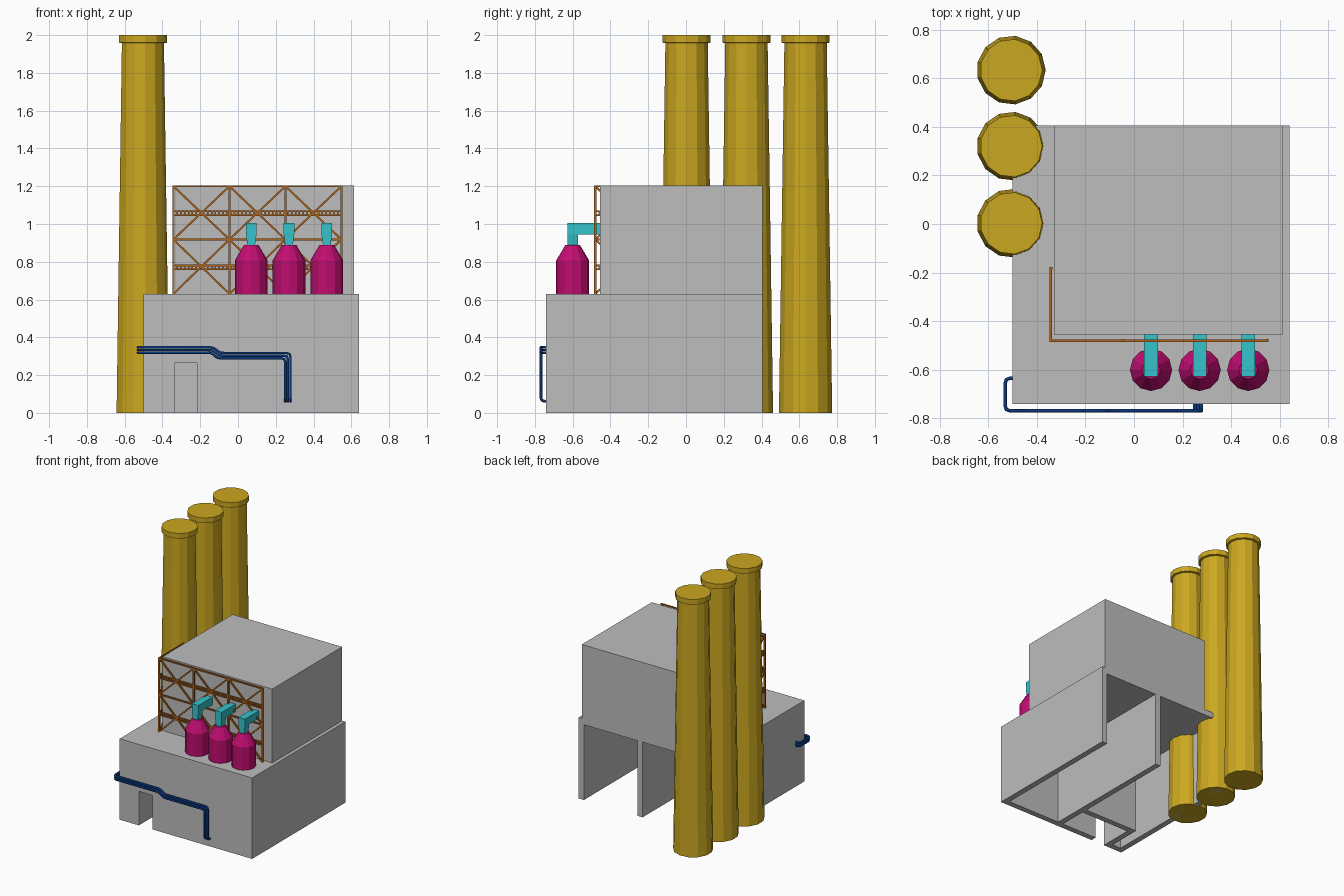
import bpy, bmesh, math
from mathutils import Vector

if "Cube" in bpy.data.objects:
    bpy.data.objects.remove(bpy.data.objects["Cube"])


def material(name, rgb):
    m = bpy.data.materials.new(name)
    m.diffuse_color = (*rgb, 1)
    m.use_nodes = True
    m.node_tree.nodes["Principled BSDF"].inputs["Base Color"].default_value = m.diffuse_color
    return m


GREY = material("concrete_grey", (0.51, 0.51, 0.51))
YELLOW = material("chimney_yellow", (0.60, 0.39, 0.014))
PINK = material("tank_magenta", (0.52, 0.004, 0.16))
CYAN = material("duct_cyan", (0.035, 0.55, 0.60))
BLUE = material("pipe_blue", (0.003, 0.042, 0.22))
ORANGE = material("scaffold_orange", (0.46, 0.13, 0.01))


def finish(bm, name, mat):
    bmesh.ops.recalc_face_normals(bm, faces=bm.faces)
    mesh = bpy.data.meshes.new(name)
    bm.to_mesh(mesh)
    bm.free()
    mesh.materials.append(mat)
    ob = bpy.data.objects.new(name, mesh)
    bpy.context.collection.objects.link(ob)
    return ob


def add_box(bm, x0, x1, y0, y1, z0, z1):
    vs = bmesh.ops.create_cube(bm, size=1)["verts"]
    for v in vs:
        v.co = ((x0 + x1) / 2 + v.co.x * (x1 - x0),
                (y0 + y1) / 2 + v.co.y * (y1 - y0),
                (z0 + z1) / 2 + v.co.z * (z1 - z0))
    return vs


def add_beam(bm, a, b, t):
    """Square bar of thickness t from a to b."""
    a, b = Vector(a), Vector(b)
    d = b - a
    rot = d.to_track_quat('Z', 'Y')
    for v in bmesh.ops.create_cube(bm, size=1)["verts"]:
        v.co = (a + b) / 2 + rot @ Vector((v.co.x * t, v.co.y * t, v.co.z * d.length))


def lathe(name, mat, cx, cy, profile, sides):
    """Closed faceted solid from (radius, z) rings."""
    bm = bmesh.new()
    rings = [[bm.verts.new((cx + r * math.cos(2 * math.pi * i / sides),
                            cy + r * math.sin(2 * math.pi * i / sides), z))
              for i in range(sides)] for r, z in profile]
    for lo, hi in zip(rings, rings[1:]):
        for i in range(sides):
            j = (i + 1) % sides
            bm.faces.new((lo[i], lo[j], hi[j], hi[i]))
    bm.faces.new(rings[0])
    bm.faces.new(rings[-1])
    return finish(bm, name, mat)


X0, X1, Y0, Y1, ROOF, T = -0.50, 0.64, -0.74, 0.405, 0.63, 0.045

# Front wall with a doorway cut into its outline
bm = bmesh.new()
outline = [(X0, 0), (-0.335, 0), (-0.335, 0.265), (-0.218, 0.265),
           (-0.218, 0), (X1, 0), (X1, ROOF), (X0, ROOF)]
face = bm.faces.new([bm.verts.new((x, Y0, z)) for x, z in outline])
ext = bmesh.ops.extrude_face_region(bm, geom=[face])["geom"]
bmesh.ops.translate(bm, vec=(0, T, 0), verts=[g for g in ext if isinstance(g, bmesh.types.BMVert)])
finish(bm, "front_wall", GREY)

# Base hall: side walls, divider, entrance room walls and roof slab, open at the back
bm = bmesh.new()
for x0, x1, y0, y1 in ((X0, X0 + T, Y0 + T, Y1), (X1 - T, X1, Y0 + T, Y1),
                       (0.09, 0.135, Y0 + T, Y1),
                       (-0.38, -0.335, Y0 + T, -0.43), (-0.335, 0.09, -0.475, -0.43)):
    add_box(bm, x0, x1, y0, y1, 0, ROOF - T)
add_box(bm, X0, X1, Y0 + T, Y1, ROOF - T, ROOF)
finish(bm, "base_hall", GREY)

# Upper block
bm = bmesh.new()
add_box(bm, -0.33, 0.613, -0.455, Y1, ROOF, 1.205)
finish(bm, "upper_block", GREY)

# Chimneys
for i, cy in enumerate((0.003, 0.32, 0.633)):
    lathe(f"chimney_{i + 1}", YELLOW, -0.505, cy,
          [(0.142, 0), (0.113, 1.957), (0.128, 1.96), (0.128, 2.0)], 13)

# Tanks with elbow ducts into the upper block
for i, cx in enumerate((0.07, 0.27, 0.47)):
    lathe(f"tank_{i + 1}", PINK, cx, -0.60,
          [(0.087, ROOF), (0.087, 0.807), (0.038, 0.89)], 12)
    bm = bmesh.new()
    add_box(bm, cx - 0.028, cx + 0.028, -0.627, -0.455, 0.945, 1.005)
    for v in add_box(bm, cx - 0.028, cx + 0.028, -0.627, -0.573, 0.885, 0.945):
        if v.co.z < 0.9:
            v.co.x = cx + (v.co.x - cx) * 0.7
    finish(bm, f"duct_{i + 1}", CYAN)

# Scaffold: square bays with cross bracing and two lattice walkway rails
bm = bmesh.new()
LOW, MID, TOP = ROOF, 0.918, 1.2
corner = Vector((-0.342, -0.48, 0))


def scaffold_side(direction, bays, step):
    def at(u, z):
        return corner + Vector(direction) * u + Vector((0, 0, z))
    length = bays * step
    for k in range(bays + 1):
        add_beam(bm, at(k * step, LOW), at(k * step, TOP + 0.005), 0.012)
    for z in (MID, TOP):
        add_beam(bm, at(0, z), at(length, z), 0.01)
    for z in (0.77, 1.057):
        for dz in (-0.01, 0.01):
            add_beam(bm, at(0, z + dz), at(length, z + dz), 0.009)
        n = round(length / 0.02)
        for k in range(n + 1):
            u = length * k / n
            add_beam(bm, at(u, z - 0.01), at(u, z + 0.01), 0.008)
    for k in range(bays):
        for z0, z1 in ((LOW, MID), (MID, TOP)):
            add_beam(bm, at(k * step, z0), at((k + 1) * step, z1), 0.01)
            add_beam(bm, at(k * step, z1), at((k + 1) * step, z0), 0.01)


scaffold_side((1, 0, 0), 3, 0.2965)
scaffold_side((0, 1, 0), 1, 0.2965)
finish(bm, "scaffold", ORANGE)


# Three parallel pipes running round the front left corner
def rounded(points, r):
    """Chamfer each inner corner with a short three-point bend."""
    out = [points[0]]
    for p, q, s in zip(points, points[1:], points[2:]):
        a = q + (p - q).normalized() * min(r, (p - q).length * 0.45)
        b = q + (s - q).normalized() * min(r, (s - q).length * 0.45)
        out += [a, (a + b + q * 2) / 4, b]
    return out + [points[-1]]


for i, o in enumerate((-0.014, 0, 0.014)):
    path = [(-0.49, -0.635, 0.333 + o), (-0.53, -0.635, 0.333 + o),
            (-0.53, -0.768, 0.333 + o), (-0.133 + o * 0.4, -0.768, 0.333 + o),
            (-0.103 + o * 0.4, -0.768, 0.303 + o), (0.264 + o, -0.768, 0.303 + o),
            (0.264 + o, -0.768, 0.062), (0.264 + o, -0.73, 0.062)]
    pts = rounded([Vector(p) for p in path], 0.02)
    cu = bpy.data.curves.new(f"pipe_{i + 1}", 'CURVE')
    cu.dimensions = '3D'
    cu.bevel_depth = 0.0075
    cu.bevel_resolution = 1
    cu.use_fill_caps = True
    sp = cu.splines.new('POLY')
    sp.points.add(len(pts) - 1)
    for sp_pt, p in zip(sp.points, pts):
        sp_pt.co = (*p, 1)
    cu.materials.append(BLUE)
    bpy.context.collection.objects.link(bpy.data.objects.new(f"pipe_{i + 1}", cu))
